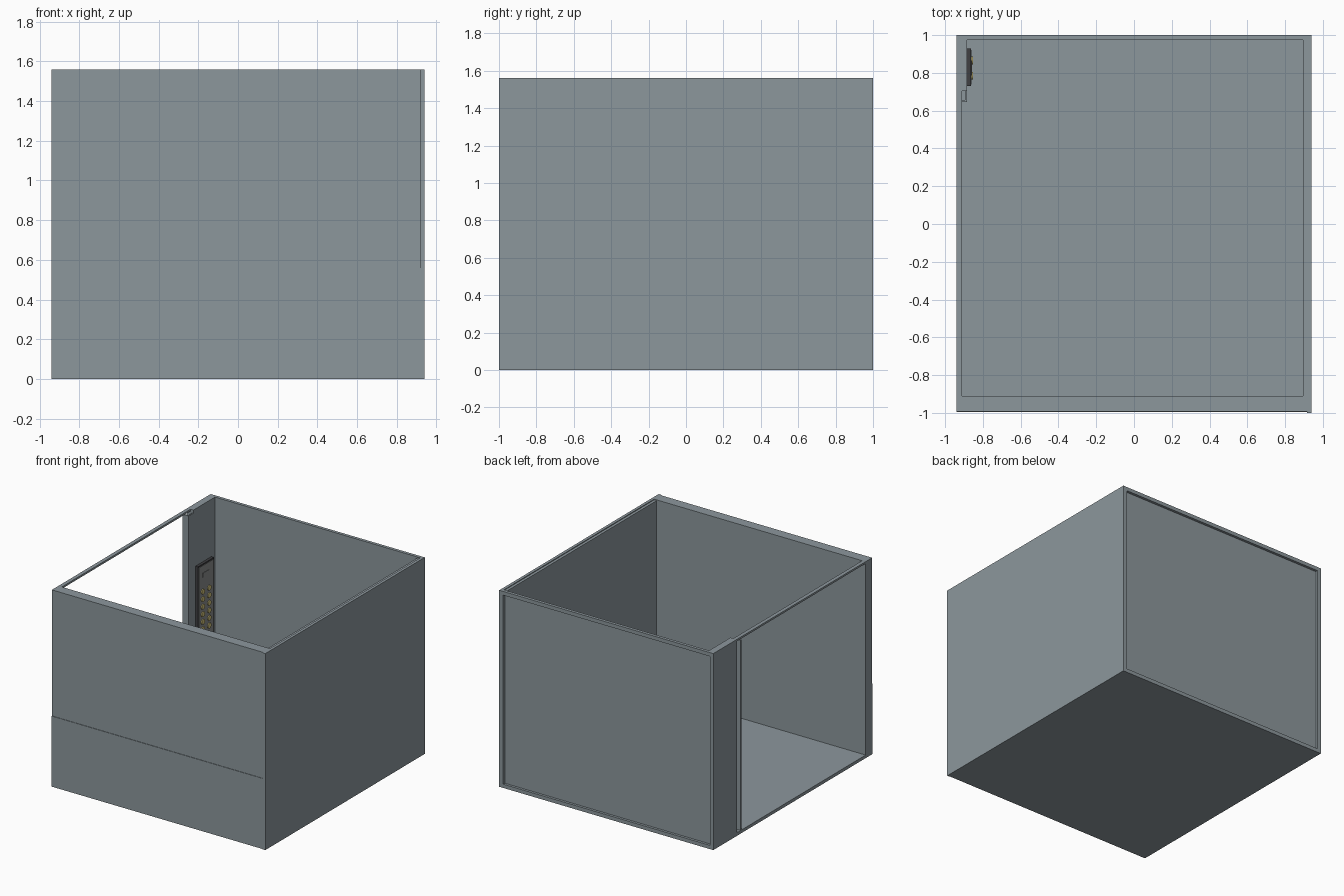
import bpy, math

if "Cube" in bpy.data.objects:
    bpy.data.objects.remove(bpy.data.objects["Cube"])


def mat(name, rgb):
    m = bpy.data.materials.new(name)
    m.diffuse_color = (*rgb, 1)
    m.use_nodes = True
    m.node_tree.nodes["Principled BSDF"].inputs["Base Color"].default_value = m.diffuse_color
    return m


wall = mat("blue_grey_steel", (0.265, 0.31, 0.335))
dark = mat("dark_plate", (0.05, 0.05, 0.055))
steel = mat("plate_face", (0.25, 0.26, 0.26))
brass = mat("button_brass", (0.65, 0.55, 0.2))


def box(name, x, y, z, material=wall):
    """Box from (min, max) ranges on each axis."""
    bpy.ops.mesh.primitive_cube_add(size=1)
    o = bpy.context.object
    o.name = name
    o.location = [(r[0] + r[1]) / 2 for r in (x, y, z)]
    o.scale = [r[1] - r[0] for r in (x, y, z)]
    bpy.ops.object.transform_apply(location=True, scale=True)
    o.data.materials.append(material)
    return o


H, T = 1.56, 0.025

# floor
box("floor", (-0.94, 0.94), (-0.992, 1), (0, T))

# front wall: lower and upper panels meeting in a seam
box("front_wall_lower", (-0.94, 0.917), (-0.996, -0.91), (0, 0.56))
box("front_wall_upper", (-0.94, 0.917), (-0.992, -0.91), (0.56, H))

# right wall: outer skin and inner lining
box("right_wall_outer", (0.917, 0.94), (-1, 1), (0, H))
box("right_wall_lining", (0.895, 0.917), (-0.91, 0.98), (T, H - 0.006))

# back wall: thin panel set inside a frame
box("back_panel", (-0.91, 0.917), (0.975, 0.98), (T, H))
box("back_frame_top", (-0.91, 0.917), (0.98, 1), (H - 0.03, H))
box("back_frame_bottom", (-0.91, 0.917), (0.98, 1), (T, 0.03))
box("back_frame_right", (0.905, 0.917), (0.98, 1), (0.03, H - 0.03))

# doorway on the left: header rail, solid return wall and a thin L-shaped jamb
box("door_header", (-0.94, -0.91), (-0.91, 0.705), (H - 0.015, H))
box("return_wall", (-0.94, -0.885), (0.705, 0.98), (T, H))
box("back_frame_left", (-0.94, -0.91), (0.98, 1), (T, H))
box("jamb_side", (-0.895, -0.885), (0.646, 0.705), (T, H - T))
box("jamb_lip", (-0.94, -0.885), (0.646, 0.656), (T, H - T))

# control panel with display and two columns of buttons
box("control_plate", (-0.885, -0.863), (0.73, 0.93), (0.5, 1.105), dark)
box("control_face", (-0.864, -0.86), (0.738, 0.922), (0.508, 1.094), steel)
box("display", (-0.861, -0.857), (0.785, 0.865), (1.0, 1.035), steel)
for row in range(6):
    for y in (0.785, 0.865):
        bpy.ops.mesh.primitive_cylinder_add(
            vertices=16, radius=0.021, depth=0.008,
            location=(-0.857, y, 0.89 - row * 0.06),
            rotation=(0, math.pi / 2, 0))
        b = bpy.context.object
        b.name = "button"
        b.data.materials.append(brass)
        bpy.ops.object.shade_smooth_by_angle()
